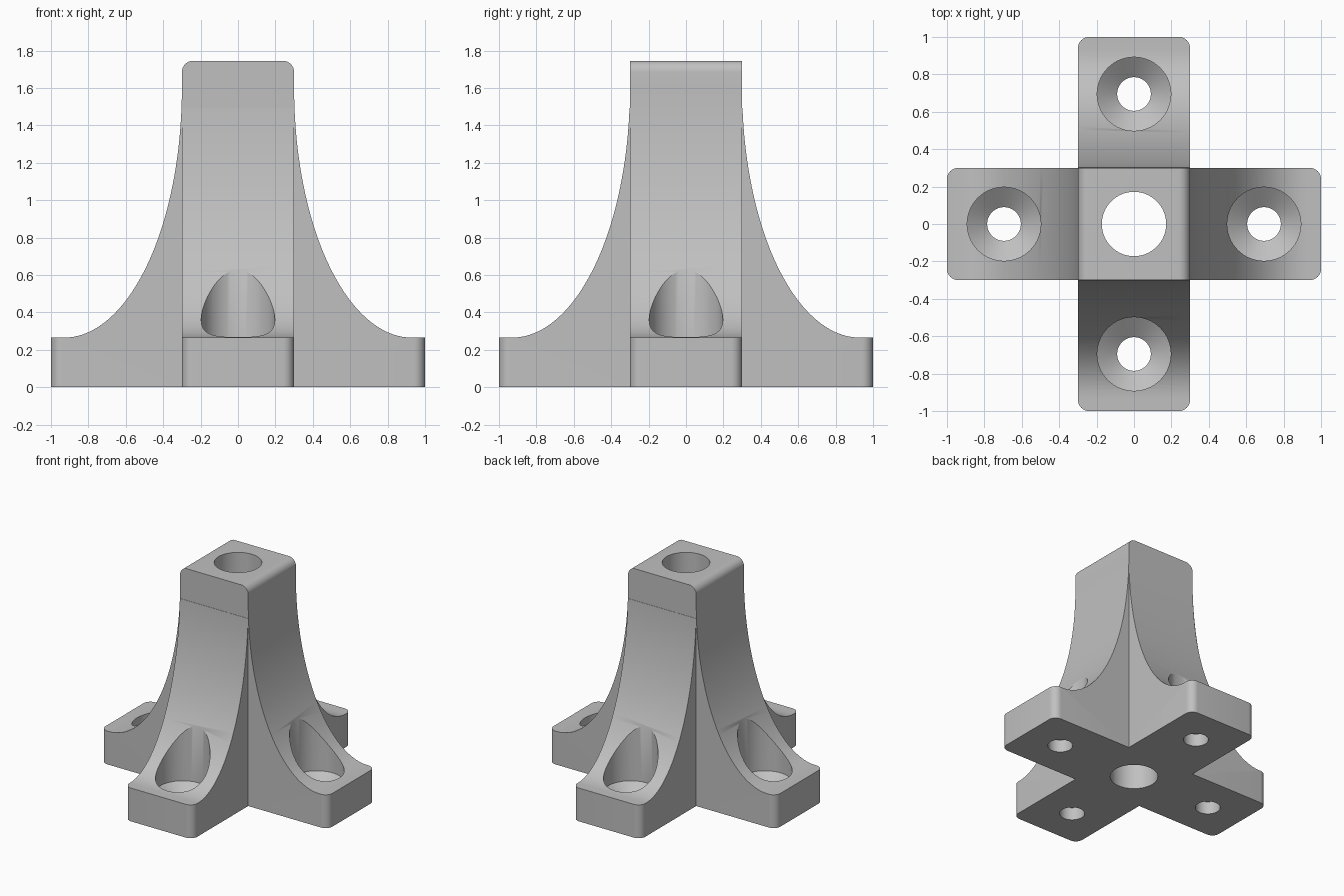
import bpy, bmesh
from math import sin, cos, pi, radians
from mathutils import Matrix

if "Cube" in bpy.data.objects:
    bpy.data.objects.remove(bpy.data.objects["Cube"], do_unlink=True)

HALF, TOP, FOOT, FILLET = 0.3, 1.745, 0.265, 0.06
FLARE_X, FLARE_Z = 0.93, 1.6      # centre of the concave flare
STEPS = 40

grey = bpy.data.materials.new("grey")
grey.use_nodes = True
colour = (0.53, 0.53, 0.53, 1)
grey.diffuse_color = colour
grey.node_tree.nodes["Principled BSDF"].inputs["Base Color"].default_value = colour


def finish(bm, name):
    bmesh.ops.recalc_face_normals(bm, faces=bm.faces)
    mesh = bpy.data.meshes.new(name)
    bm.to_mesh(mesh)
    bm.free()
    mesh.materials.append(grey)
    ob = bpy.data.objects.new(name, mesh)
    bpy.context.collection.objects.link(ob)
    return ob


def flared_arm(name, full_height, turn):
    """Pair of opposite feet sweeping up into the post, extruded sideways."""
    start = 0 if full_height else 0.08
    side = [(1, 0), (1, FOOT)]
    for i in range(STEPS, -1, -1):
        a = start + (pi / 2 - start) * i / STEPS
        side.append((FLARE_X - (FLARE_X - HALF) * cos(a),
                     FLARE_Z - (FLARE_Z - FOOT) * sin(a)))
    # the second arm stops inside the post, the first carries its top
    side.append((HALF, TOP) if full_height else (0.22, side[-1][1]))
    outline = side + [(-x, z) for x, z in reversed(side)]
    bm = bmesh.new()
    face = bm.faces.new([bm.verts.new((x, -HALF, z)) for x, z in outline])
    ext = bmesh.ops.extrude_face_region(bm, geom=[face])
    bmesh.ops.translate(bm, vec=(0, 2 * HALF, 0),
                        verts=[v for v in ext["geom"] if isinstance(v, bmesh.types.BMVert)])
    bmesh.ops.recalc_face_normals(bm, faces=bm.faces)

    def is_rounded(e):
        p, q = (v.co for v in e.verts)
        foot_corner = abs(p.x) > 0.99 and abs(q.x) > 0.99 and abs(p.z - q.z) > 0.1
        top_edge = min(p.z, q.z) > TOP - 0.01 and abs(p.y - q.y) > 0.1
        return foot_corner or top_edge

    bmesh.ops.bevel(bm, geom=[e for e in bm.edges if is_rounded(e)], offset=FILLET,
                    segments=8, profile=0.5, affect='EDGES')
    bmesh.ops.rotate(bm, verts=bm.verts, matrix=Matrix.Rotation(turn, 3, 'Z'))
    return finish(bm, name)


def add_drill(bm, x, y, profile, sides=64):
    """Closed turned solid from (radius, height) pairs."""
    rings = [[bm.verts.new((x + r * cos(2 * pi * i / sides), y + r * sin(2 * pi * i / sides), z))
              for i in range(sides)] for r, z in profile]
    for low, high in zip(rings, rings[1:]):
        for i in range(sides):
            j = (i + 1) % sides
            bm.faces.new((low[i], low[j], high[j], high[i]))
    bm.faces.new(rings[0][::-1])
    bm.faces.new(rings[-1])


def combine(target, other, operation):
    mod = target.modifiers.new(operation.lower(), 'BOOLEAN')
    mod.operation, mod.solver, mod.object = operation, 'EXACT', other
    bpy.context.view_layer.objects.active = target
    bpy.ops.object.modifier_apply(modifier=mod.name)
    bpy.data.objects.remove(other, do_unlink=True)


# Post with four feet
bracket = flared_arm("four_foot_post", True, 0)
combine(bracket, flared_arm("cross_arm", False, pi / 2), 'UNION')

# Central bore and four countersunk screw holes
bm = bmesh.new()
add_drill(bm, 0, 0, [(0.172, -0.2), (0.172, 2)])
for k in range(4):
    add_drill(bm, 0.695 * cos(k * pi / 2), 0.695 * sin(k * pi / 2),
              [(0.09, -0.2), (0.09, 0.1), (0.197, 0.18), (0.197, 1.2)])
drills = finish(bm, "drills")
drills.hide_render = True
combine(bracket, drills, 'DIFFERENCE')

# Smooth curves, crisp edges
bpy.ops.object.select_all(action='DESELECT')
bracket.select_set(True)
bpy.context.view_layer.objects.active = bracket
bpy.ops.object.shade_smooth_by_angle(angle=radians(30))
